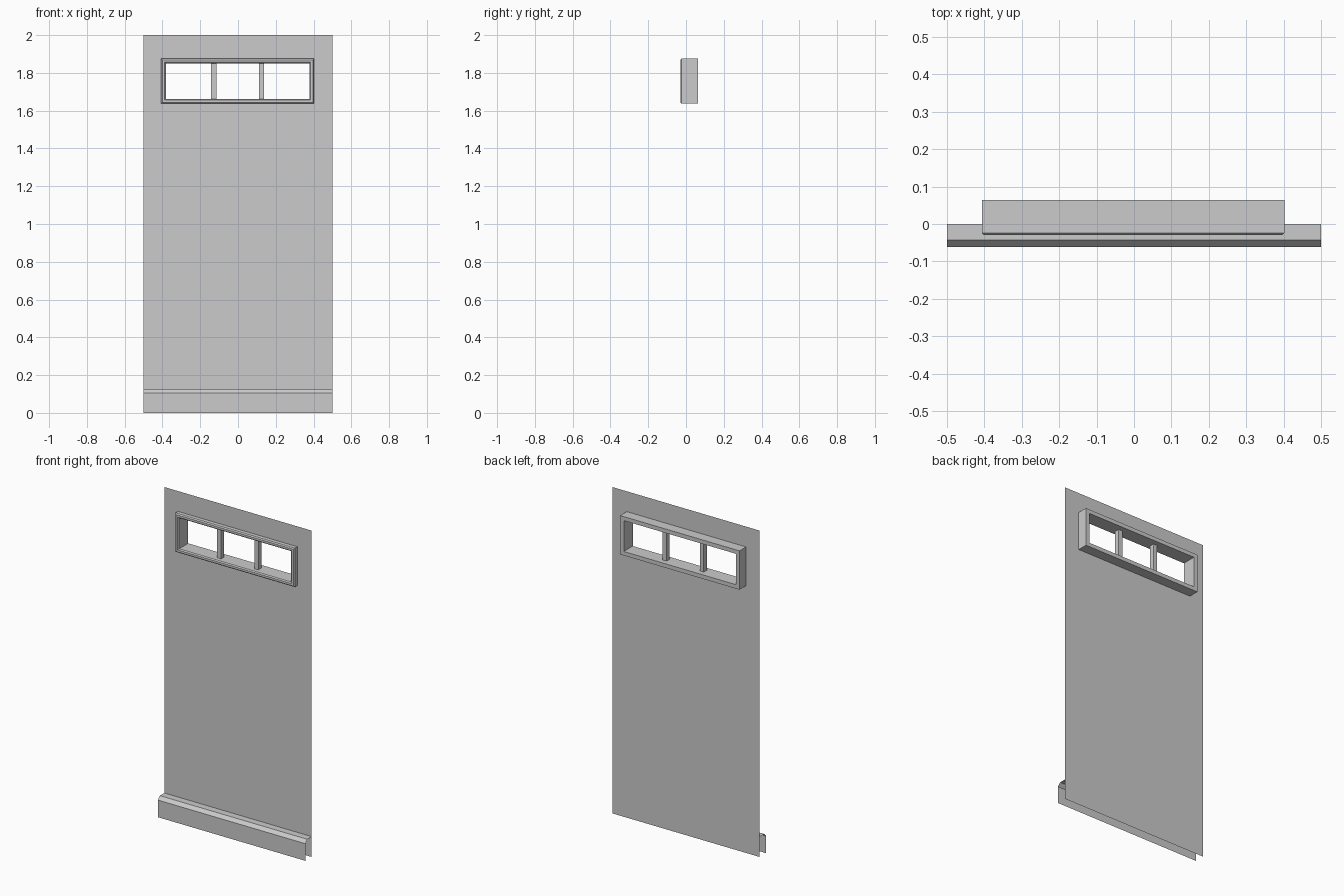
import bpy

if "Cube" in bpy.data.objects:
    bpy.data.objects.remove(bpy.data.objects["Cube"])

CX, CZ = -0.0025, 1.7565       # window centre
HX, HZ = 0.4045, 0.119         # frame outer half size
RIM = 0.0245                   # frame rim width
BACK, FRONT = 0.0635, -0.03    # frame depth range
BEV = 0.006


def make(name, verts, faces):
    mesh = bpy.data.meshes.new(name)
    mesh.from_pydata(verts, [], faces)
    mesh.update()
    obj = bpy.data.objects.new(name, mesh)
    bpy.context.collection.objects.link(obj)
    return obj


def window_ring(inset, y):
    x, z = HX - inset, HZ - inset
    return [(CX + sx * x, y, CZ + sz * z)
            for sx, sz in ((-1, -1), (1, -1), (1, 1), (-1, 1))]


def bridge(rings, closed=False):
    n, count = len(rings[0]), len(rings)
    faces = []
    for r in range(count if closed else count - 1):
        a, b = r * n, (r + 1) % count * n
        for i in range(n):
            j = (i + 1) % n
            faces.append((a + i, a + j, b + j, b + i))
    return [v for ring in rings for v in ring], faces


# Wall sheet with a rectangular opening hidden behind the frame rim
outer = [(-0.5, 0, 0), (0.5, 0, 0), (0.5, 0, 2), (-0.5, 0, 2)]
make("wall_panel", *bridge([outer, window_ring(RIM / 2, 0)]))

# Window frame: rim profile (inset, y) swept round the rectangle
profile = [(0, BACK), (0, FRONT + BEV), (BEV, FRONT),
           (RIM - BEV, FRONT), (RIM, FRONT + BEV), (RIM, BACK)]
make("window_frame", *bridge([window_ring(i, y) for i, y in reversed(profile)], closed=True))

# Two upright glazing bars in the middle of the frame depth
for side, label in ((-1, "left"), (1, "right")):
    bpy.ops.mesh.primitive_cube_add(size=1, location=(CX + side * 0.126, 0.016, CZ))
    bar = bpy.context.object
    bar.name = "window_bar_" + label
    bar.scale = (0.027, 0.03, 2 * (HZ - RIM) + 0.01)

# Skirting board: open profile with a chamfered top, extruded along x
skirting = [(0, 0.125), (-0.043, 0.125), (-0.0615, 0.105), (-0.0615, 0)]
verts = [(x, y, z) for y, z in skirting for x in (-0.5, 0.5)]
make("skirting_board", verts,
     [(2 * i, 2 * i + 2, 2 * i + 3, 2 * i + 1) for i in range(3)])
